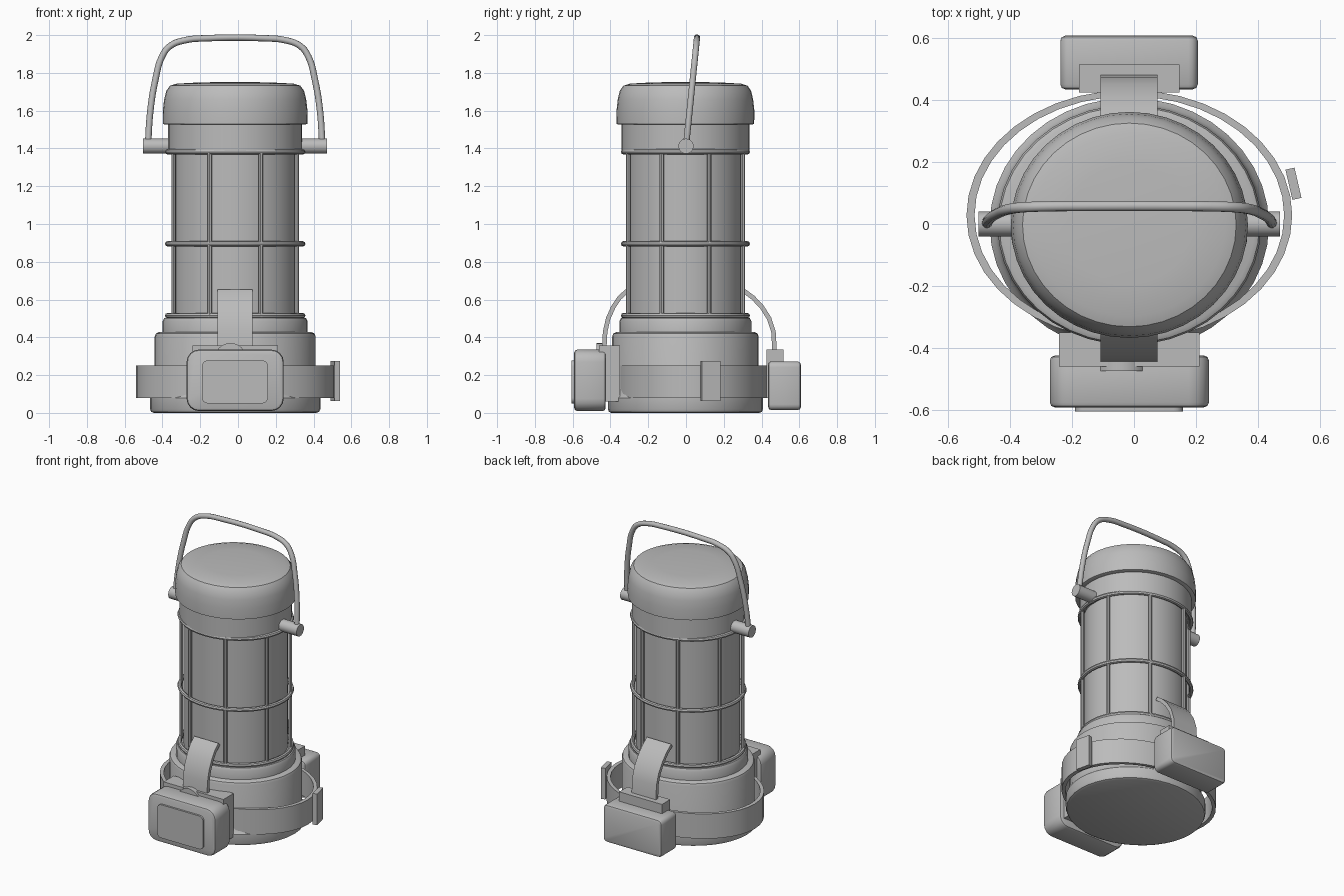
import bpy, bmesh, math
from mathutils import Matrix, Vector

if "Cube" in bpy.data.objects:
    bpy.data.objects.remove(bpy.data.objects["Cube"])

CX, CY = -0.015, -0.003          # lantern axis

grey = bpy.data.materials.new("matte_grey")
grey.diffuse_color = (0.5, 0.5, 0.5, 1)
grey.use_nodes = True
grey.node_tree.nodes["Principled BSDF"].inputs["Base Color"].default_value = grey.diffuse_color


def finish(bm, name, angle=35):
    bmesh.ops.remove_doubles(bm, verts=bm.verts, dist=1e-5)
    bmesh.ops.recalc_face_normals(bm, faces=bm.faces)
    me = bpy.data.meshes.new(name)
    bm.to_mesh(me)
    bm.free()
    me.materials.append(grey)
    for p in me.polygons:
        p.use_smooth = True
    me.set_sharp_from_angle(angle=math.radians(angle))
    ob = bpy.data.objects.new(name, me)
    bpy.context.collection.objects.link(ob)
    return ob


def lathe(name, profile, ratio, center=(CX, CY), closed=False, seg=40):
    """Spin (x radius, z) points; ratio squashes the y radius."""
    bm = bmesh.new()
    rings = [[bm.verts.new((center[0] + r * math.cos(2 * math.pi * i / seg),
                            center[1] + ratio * r * math.sin(2 * math.pi * i / seg), z))
              for i in range(seg)] for r, z in profile]
    pairs = list(zip(rings, rings[1:]))
    if closed:
        pairs.append((rings[-1], rings[0]))
    for a, b in pairs:
        for i in range(seg):
            j = (i + 1) % seg
            bm.faces.new((a[i], a[j], b[j], b[i]))
    if not closed:
        bm.faces.new(rings[0])
        bm.faces.new(rings[-1])
    return finish(bm, name)


def box(name, x, y, z, corner=0.0, edge=0.0, turn=0.0):
    """Box from ranges; corner rounds the edges along y, edge bevels front and back rims."""
    bm = bmesh.new()
    bmesh.ops.create_cube(bm, size=1)
    bm.transform(Matrix.Diagonal((x[1] - x[0], y[1] - y[0], z[1] - z[0], 1)))
    if corner:
        along = [e for e in bm.edges
                 if abs(e.verts[0].co.y - e.verts[1].co.y) > 1e-4]
        bmesh.ops.bevel(bm, geom=along, offset=corner, segments=4, profile=0.5, affect='EDGES')
    if edge:
        rim = [e for e in bm.edges
               if abs(e.verts[0].co.y - e.verts[1].co.y) < 1e-4]
        bmesh.ops.bevel(bm, geom=rim, offset=edge, segments=2, profile=0.5, affect='EDGES')
    bm.transform(Matrix.Translation((sum(x) / 2, sum(y) / 2, sum(z) / 2))
                 @ Matrix.Rotation(turn, 4, 'Z'))
    return finish(bm, name, 30)


def rod(name, a, b, r, seg=16):
    a, b = Vector(a), Vector(b)
    d = b - a
    bm = bmesh.new()
    bmesh.ops.create_cone(bm, cap_ends=True, segments=seg, radius1=r, radius2=r, depth=d.length)
    bm.transform(Matrix.Translation((a + b) / 2) @ d.to_track_quat('Z', 'Y').to_matrix().to_4x4())
    return finish(bm, name)


def strap(name, path, x, thick):
    """Bent strip following (y, z) points, extruded across x."""
    bm = bmesh.new()
    rows = []
    for i, p in enumerate(path):
        q0, q1 = path[max(i - 1, 0)], path[min(i + 1, len(path) - 1)]
        t = Vector((q1[0] - q0[0], q1[1] - q0[1])).normalized()
        n = Vector((-t.y, t.x)) * thick / 2
        rows.append([bm.verts.new((xx, p[0] + s * n.x, p[1] + s * n.y))
                     for xx, s in ((x[0], 1), (x[1], 1), (x[1], -1), (x[0], -1))])
    for a, b in zip(rows, rows[1:]):
        for i in range(4):
            j = (i + 1) % 4
            bm.faces.new((a[i], a[j], b[j], b[i]))
    bm.faces.new(rows[0])
    bm.faces.new(rows[-1])
    return finish(bm, name)


# Base, step, inner glass, collar and cap
lathe("base", [(0.43, 0.0), (0.445, 0.006), (0.451, 0.02), (0.451, 0.08), (0.435, 0.1),
               (0.426, 0.13), (0.426, 0.405), (0.42, 0.42), (0.405, 0.427)], 0.91)
lathe("base_step", [(0.384, 0.42), (0.384, 0.485), (0.375, 0.502), (0.35, 0.505)], 0.91)
lathe("glass", [(0.33, 0.49), (0.33, 1.4)], 0.94)
lathe("collar", [(0.355, 1.385), (0.355, 1.54)], 0.957)
lathe("cap", [(0.37, 1.526), (0.382, 1.53), (0.383, 1.6), (0.376, 1.66), (0.365, 1.705),
              (0.345, 1.732), (0.31, 1.743), (0.2, 1.749), (0.06, 1.752)], 0.953)

# Cage rings and bars
for k, z in enumerate((0.515, 0.895, 1.382)):
    tube = [(0.358 + 0.014 * math.cos(t * math.pi / 4), z + 0.014 * math.sin(t * math.pi / 4))
            for t in range(8)]
    lathe(f"cage_ring_{k + 1}", tube, 0.918, closed=True)
for k in range(8):
    a = math.radians(22.5 + 45 * k)
    x, y = CX + 0.353 * math.cos(a), CY + 0.328 * math.sin(a)
    rod(f"cage_bar_{k + 1}", (x, y, 0.505), (x, y, 1.385), 0.012, 8)

# Handle pivots and tilted wire handle
for s, side in ((-1, "left"), (1, "right")):
    rod(f"handle_pivot_{side}", (CX + s * 0.34, 0, 1.412), (CX + s * 0.487, 0, 1.412), 0.04, 24)
half = [(0.462, 1.41), (0.449, 1.6), (0.422, 1.765), (0.388, 1.885),
        (0.345, 1.942), (0.26, 1.974), (0.16, 1.983)]
pts = [(-x, z) for x, z in half] + half[::-1]
cu = bpy.data.curves.new("handle", 'CURVE')
cu.dimensions = '3D'
cu.bevel_depth = 0.017
cu.bevel_resolution = 3
cu.resolution_u = 5
cu.use_fill_caps = True
sp = cu.splines.new('BEZIER')
sp.bezier_points.add(len(pts) - 1)
for bp, (x, z) in zip(sp.bezier_points, pts):
    bp.co = (CX + x, 0.058 * (z - 1.41) / 0.575, z)
    bp.handle_left_type = bp.handle_right_type = 'AUTO'
cu.materials.append(grey)
bpy.context.collection.objects.link(bpy.data.objects.new("handle", cu))

# Belt around the base with its side tab
lathe("belt", [(0.5, 0.08), (0.526, 0.08), (0.526, 0.25), (0.5, 0.25)], 0.77,
      center=(CX, 0.028), closed=True)
box("belt_tab", (0.5, 0.53), (0.08, 0.18), (0.062, 0.275), turn=math.radians(13))

# Front lamp with lens plate, mount, knob and strap
box("front_lamp", (-0.272, 0.242), (-0.592, -0.425), (0.01, 0.335), 0.065, 0.016)
box("front_lamp_plate", (-0.19, 0.158), (-0.605, -0.585), (0.05, 0.278), 0.03)
box("front_mount", (-0.242, 0.212), (-0.46, -0.35), (0.06, 0.358))
rod("front_knob", (-0.04, -0.475, 0.285), (-0.04, -0.43, 0.285), 0.085, 24)
strap("front_strap", [(-0.312, 0.645), (-0.352, 0.61), (-0.385, 0.56), (-0.412, 0.5),
                      (-0.428, 0.43), (-0.433, 0.34)], (-0.108, 0.076), 0.024)

# Rear pouch with mount and strap
box("rear_pouch", (-0.238, 0.206), (0.435, 0.608), (0.015, 0.272), 0.03, 0.016)
box("rear_mount", (-0.178, 0.147), (0.425, 0.515), (0.08, 0.336))
strap("rear_strap", [(0.308, 0.645), (0.355, 0.61), (0.402, 0.56), (0.44, 0.5),
                     (0.463, 0.43), (0.47, 0.31)], (-0.108, 0.076), 0.024)
